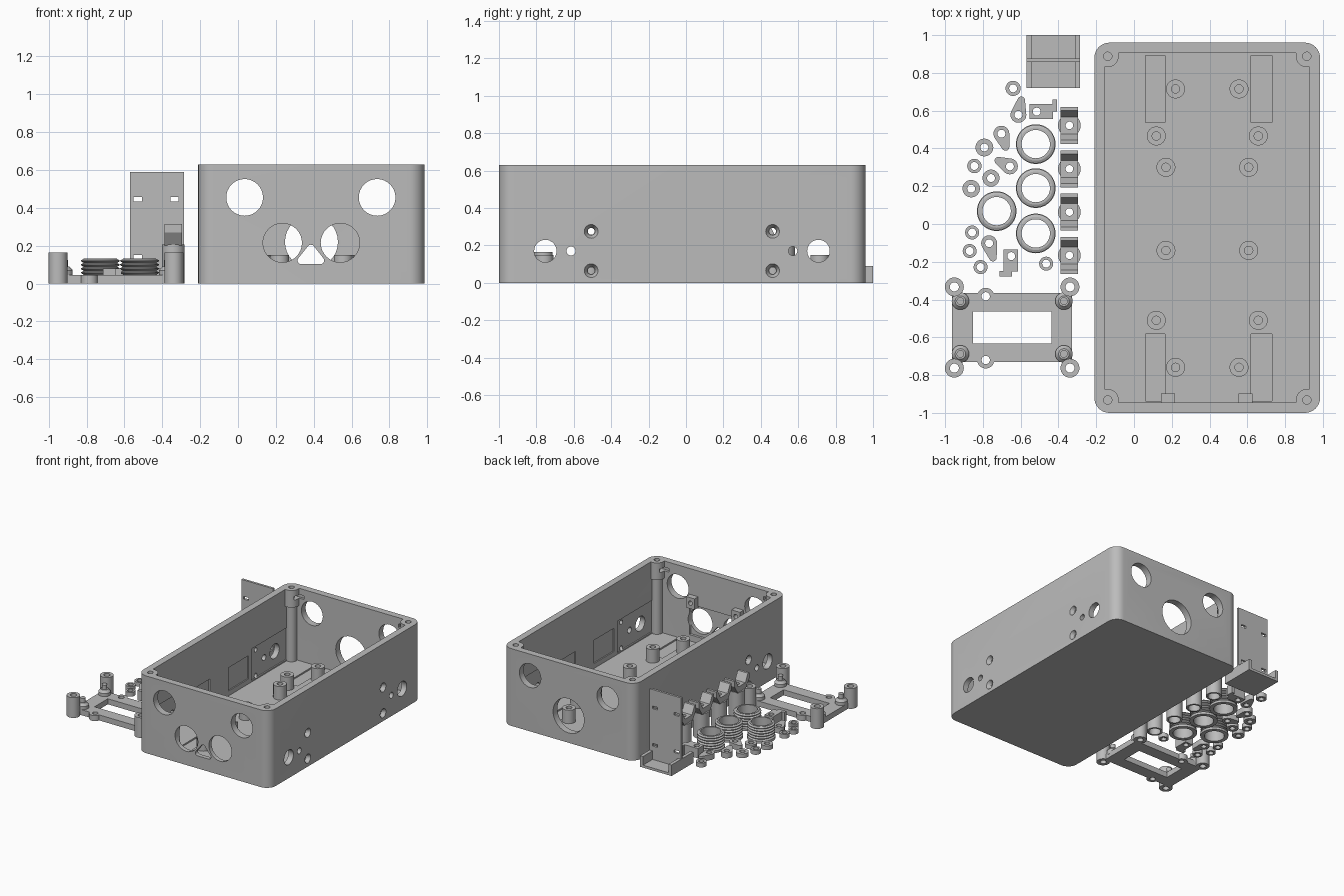
import bpy, bmesh, math
from mathutils import Vector, geometry

if "Cube" in bpy.data.objects:
    bpy.data.objects.remove(bpy.data.objects["Cube"], do_unlink=True)

grey = bpy.data.materials.new("plain_grey")
grey.use_nodes = True
grey.diffuse_color = (0.5, 0.5, 0.5, 1)
grey.node_tree.nodes["Principled BSDF"].inputs["Base Color"].default_value = (0.5, 0.5, 0.5, 1)
parts = []


def finish(name, bm, keep=True):
    bmesh.ops.recalc_face_normals(bm, faces=bm.faces)
    me = bpy.data.meshes.new(name)
    bm.to_mesh(me)
    bm.free()
    me.materials.append(grey)
    ob = bpy.data.objects.new(name, me)
    bpy.context.collection.objects.link(ob)
    if keep:
        parts.append(ob)
    return ob


def blob(circles, seg=32):
    """Outline wrapped around a set of circles (x, y, r)."""
    pts = [Vector((x + r * math.cos(a), y + r * math.sin(a))) for x, y, r in circles
           for a in (math.tau * i / seg for i in range(seg))]
    return [pts[i] for i in geometry.convex_hull_2d(pts)]


def rounded(x0, x1, y0, y1, r):
    return blob([(x, y, r) for x in (x0 + r, x1 - r) for y in (y0 + r, y1 - r)])


def prism(name, pts, lo, hi, axis="z", keep=True):
    place = {"z": lambda u, v, w: (u, v, w), "x": lambda u, v, w: (w, u, v),
             "y": lambda u, v, w: (u, w, v)}[axis]
    bm = bmesh.new()
    a, b = ([bm.verts.new(place(p[0], p[1], w)) for p in pts] for w in (lo, hi))
    n = len(pts)
    bm.faces.new(a)
    bm.faces.new(b)
    for i in range(n):
        bm.faces.new((a[i], a[(i + 1) % n], b[(i + 1) % n], b[i]))
    return finish(name, bm, keep)


def box(name, x0, x1, y0, y1, z0, z1, keep=True):
    return prism(name, [(x0, y0), (x1, y0), (x1, y1), (x0, y1)], z0, z1, "z", keep)


def rod(name, u, v, r, lo, hi, axis="z", keep=True):
    return prism(name, blob([(u, v, r)]), lo, hi, axis, keep)


def lathe(name, x, y, profile, seg=32):
    """Closed (radius, height) profile spun about a vertical axis."""
    bm = bmesh.new()
    rows = [[bm.verts.new((x + r * math.cos(a), y + r * math.sin(a), z)) for r, z in profile]
            for a in (math.tau * i / seg for i in range(seg))]
    n = len(profile)
    for i, row in enumerate(rows):
        nxt = rows[(i + 1) % seg]
        for j in range(n):
            k = (j + 1) % n
            bm.faces.new((row[j], nxt[j], nxt[k], row[k]))
    return finish(name, bm)


def ring(name, x, y, r, hole, z0, z1):
    return lathe(name, x, y, [(hole, z0), (r, z0), (r, z1), (hole, z1)])


def boolean(ob, others, op="DIFFERENCE"):
    bpy.context.view_layer.objects.active = ob
    for other in others:
        mod = ob.modifiers.new("bool", "BOOLEAN")
        mod.operation, mod.solver, mod.object = op, "EXACT", other
        bpy.ops.object.modifier_apply(modifier=mod.name)
        bpy.data.objects.remove(other, do_unlink=True)


# ---- Enclosure shell ----
X0, X1, Y0, Y1, H, W = -0.21, 0.985, -1.0, 0.96, 0.63, 0.055
CX, CY = 0.388, -0.022
shell = prism("enclosure", rounded(X0, X1, Y0, Y1, 0.08), 0, H)
boolean(shell, [prism("cavity", rounded(X0 + W, X1 - W, Y0 + W, Y1 - W, 0.03), 0.04, 1, "z", False)])

# Corner bosses with screw holes and nut slots
corners = [(sx, sy) for sx in (-1, 1) for sy in (-1, 1)]
for sx, sy in corners:
    x, y = CX + sx * 0.527, CY + sy * 0.91
    head = blob([(x, y, 0.058), (x - sx * 0.033, y + sy * 0.035, 0.025),
                 (x + sx * 0.035, y - sy * 0.033, 0.025)])
    boolean(shell, [prism("head", head, 0.49, H, "z", False)], "UNION")
    boolean(shell, [rod("screw", x, y, 0.022, 0.45, 0.8, "z", False),
                    box("slot", *sorted((x + sx * 0.02, x - sx * 0.1)),
                        y - 0.035, y + 0.035, 0.55, 0.58, False)])
    rod("corner_column", x, y, 0.042, 0.035, 0.495)

# Front and back openings
cuts = [rod("light", x, 0.455, 0.097, -2, 2, "y", False) for x in (0.035, 0.735)]
cuts += [rod("eye", x, 0.215, 0.103, -2, 0, "y", False) for x in (0.235, 0.54)]
cuts += [prism("triangle", blob([(0.335, 0.122, 0.02), (0.435, 0.122, 0.02), (0.385, 0.185, 0.02)]),
               -2, 0, "y", False),
         rod("rear", 0.388, 0.22, 0.14, 0, 2, "y", False),
         box("recess", 0.14, 0.63, Y0 + W - 0.02, 0, 0.09, 0.34, False)]

# Side openings, countersinks and shallow motor recesses
for s in (-1, 1):
    cuts += [rod("shaft", CY + s * 0.73, 0.17, 0.06, -2, 2, "x", False),
             rod("pin", CY + s * 0.593, 0.17, 0.024, -2, 2, "x", False)]
    for z in (0.065, 0.275):
        cuts.append(rod("screw", CY + s * 0.485, z, 0.018, -2, 2, "x", False))
        for x, d in ((X0, 1), (X1, -1)):
            cone = rod("sink", CY + s * 0.485, z, 0.042, x - d * 0.01, x + d * 0.03, "x", False)
            for v in cone.data.vertices:
                if abs(v.co.x - x) > 0.02:
                    v.co.y += (CY + s * 0.485 - v.co.y) * 0.5
                    v.co.z += (z - v.co.z) * 0.5
            cuts.append(cone)
    for a, b, z0, z1 in ((0.42, 0.88, 0.05, 0.31), (0.12, 0.38, 0.08, 0.27)):
        y0, y1 = sorted((CY + s * a, CY + s * b))
        cuts.append(box("recess", X0 + W - 0.01, X1 - W + 0.01, y0, y1, z0, z1, False))
    for x0, x1 in ((0.06, 0.163), (0.62, 0.73)):
        y0, y1 = sorted((CY + s * 0.56, CY + s * 0.915))
        cuts.append(box("groove", x0, x1, y0, y1, 0.028, 0.1, False))
boolean(shell, cuts)

# Floor standoffs
for sx, sy in corners:
    for dx, dy in ((0.168, 0.737), (0.27, 0.488), (0.219, 0.322 if sy > 0 else 0.118)):
        ring("standoff", CX + sx * dx, CY + sy * dy, 0.05, 0.022, 0.035, 0.15)

# Sensor clips on the inner front wall
for x in (0.18, 0.59):
    clip = box("sensor_clip", x - 0.038, x + 0.038, Y0 + W - 0.005, Y0 + W + 0.047, 0.33, 0.42)
    boolean(clip, [rod("hole", x, 0.375, 0.018, -2, 0, "y", False)])

# ---- Upright slotted plate on its tray ----
PX0, PX1 = -0.57, -0.285
box("tray_base", PX0, PX1, 0.72, 1.0, 0, 0.02)
for x in (PX0, PX1 - 0.027):
    box("tray_side", x, x + 0.027, 0.72, 1.0, 0, 0.09)
plate = box("upright_plate", PX0, PX1, 0.858, 0.877, 0.01, 0.59)
boolean(plate, [box("slot", x - 0.022, x + 0.022, 0, 2, z - 0.011, z + 0.011, False)
                for x in (-0.53, -0.335) for z in (0.14, 0.445)])

# ---- Board carrier frame ----
FX, FY = -0.645, -0.548
frame = box("carrier_frame", -0.963, -0.328, -0.73, -0.365, 0, 0.045)
ears = [(-0.785, -0.383), (-0.785, -0.72)]
boolean(frame, [rod("ear", x, y, 0.045, 0, 0.045, "z", False) for x, y in ears], "UNION")
boolean(frame, [rod("hole", x, y, 0.022, -1, 1, "z", False) for x, y in ears]
        + [box("window", -0.852, -0.437, -0.633, -0.462, -1, 1, False)])
for sx, sy in corners:
    ring("carrier_post", FX + sx * 0.306, FY + sy * 0.215, 0.05, 0.024, 0, 0.165)
    x, y = FX + sx * 0.274, FY + sy * 0.14
    lathe("carrier_peg", x, y, [(0.001, 0.03), (0.046, 0.03), (0.046, 0.07), (0.028, 0.09),
                                (0.02, 0.09), (0.02, 0.125), (0.001, 0.125)])

# ---- Threaded collars ----
for x, y in ((-0.52, 0.423), (-0.52, 0.19), (-0.52, -0.05), (-0.727, 0.068)):
    prof = [(0.075, 0), (0.105, 0), (0.105, 0.02), (0.088, 0.025)]
    for i in range(5):
        z = 0.027 + i * 0.021
        prof += [(0.102, z + 0.007), (0.102, z + 0.012), (0.088, z + 0.019)]
    lathe("threaded_collar", x, y, prof + [(0.088, 0.133), (0.075, 0.133)], 48)

# ---- Cradle holders on hollow stems ----
half = [(0.05, 0.2), (0.0975, 0.27), (0.0975, 0.315), (0.078, 0.315), (0.045, 0.25)]
for y in (0.522, 0.292, 0.063, -0.166):
    ring("holder_stem", -0.342, y, 0.06, 0.045, 0, 0.205)
    outline = [(y + u, z) for u, z in half] + [(y - u, z) for u, z in reversed(half)]
    cradle = prism("holder_cradle", outline, -0.388, -0.296, "x")
    boolean(cradle, [rod("hole", -0.342, y, 0.02, 0, 1, "z", False)])

# ---- Loose washers ----
for x, y, r in ((-0.64, 0.718, 0.04), (-0.792, 0.405, 0.047), (-0.845, 0.307, 0.038),
                (-0.862, 0.187, 0.046), (-0.757, 0.243, 0.045), (-0.857, -0.045, 0.037),
                (-0.87, -0.143, 0.037), (-0.812, -0.228, 0.037), (-0.465, -0.21, 0.037)):
    ring("washer", x, y, r, 0.021, 0, 0.035)

# ---- Teardrop cams ----
for x, y, tx, ty in ((-0.612, 0.578, -0.597, 0.655), (-0.702, 0.478, -0.68, 0.408),
                     (-0.657, 0.305, -0.718, 0.335), (-0.767, -0.102, -0.747, -0.178)):
    cam = prism("teardrop_cam", blob([(x, y, 0.042), (tx, ty, 0.02)]), 0, 0.045)
    boolean(cam, [rod("hole", x, y, 0.021, -1, 1, "z", False)])

# ---- Small latch blocks ----
for a, b, hole in (((-0.553, -0.43, 0.557, 0.635), (-0.432, -0.407, 0.595, 0.658), (-0.515, 0.595)),
                   ((-0.69, -0.615, -0.252, -0.135), (-0.713, -0.645, -0.277, -0.25), (-0.65, -0.17))):
    latch = box("latch_block", *a, 0, 0.08)
    boolean(latch, [rod("hole", *hole, 0.021, -1, 1, "z", False)])
    box("latch_tab", *b, 0, 0.08)

# Smooth the round walls and keep crisp edges
bpy.ops.object.select_all(action="DESELECT")
for ob in parts:
    ob.select_set(True)
bpy.context.view_layer.objects.active = shell
bpy.ops.object.shade_smooth_by_angle(angle=math.radians(30))
